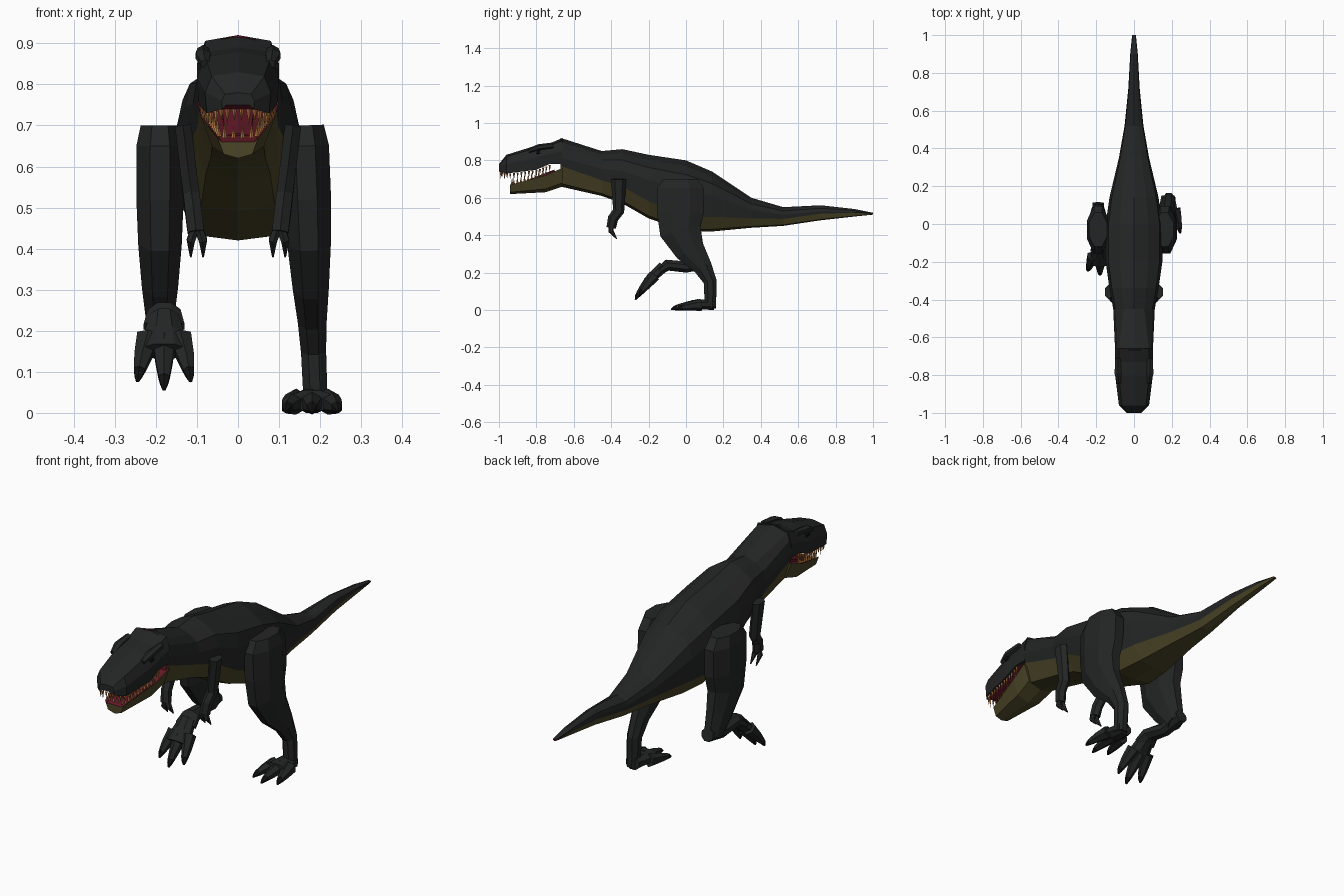
import bpy, bmesh, math
from mathutils import Vector, Matrix

default_cube = bpy.data.objects.get("Cube")
if default_cube:
    bpy.data.objects.remove(default_cube, do_unlink=True)


def make_material(name, red, green, blue):
    material = bpy.data.materials.new(name)
    material.use_nodes = True
    color = (red, green, blue, 1)
    material.diffuse_color = color
    shader = material.node_tree.nodes["Principled BSDF"]
    shader.inputs["Base Color"].default_value = color
    shader.inputs["Roughness"].default_value = .8
    return material


HIDE = make_material("hide", .017, .019, .018)
BELLY = make_material("belly", .07, .06, .02)
MOUTH = make_material("mouth", .13, .01, .02)
TOOTH = make_material("tooth", .5, .2, .06)
CLAW = make_material("claw", .006, .006, .006)


def mix(low, high, amount):
    return low + (high - low) * amount


def finish(name, bm, materials):
    bmesh.ops.recalc_face_normals(bm, faces=bm.faces)
    mesh = bpy.data.meshes.new(name)
    bm.to_mesh(mesh)
    bm.free()
    for material in materials:
        mesh.materials.append(material)
    bpy.context.collection.objects.link(bpy.data.objects.new(name, mesh))


def loft(name, rings, materials, second_color=()):
    """Skin a row of equal rings; listed sides take the second material, caps the last."""
    bm = bmesh.new()
    rows = [[bm.verts.new(point) for point in ring] for ring in rings]
    count = len(rows[0])
    for row, following in zip(rows, rows[1:]):
        for side in range(count):
            after = (side + 1) % count
            face = bm.faces.new((row[side], row[after], following[after], following[side]))
            face.material_index = int(side in second_color)
    for row in (rows[0], rows[-1]):
        bm.faces.new(row).material_index = len(materials) - 1
    finish(name, bm, materials)


def mirrored_ring(half, y):
    """Whole ring from half a section that starts and ends on the centre line."""
    opposite = [(-x, z) for x, z in reversed(half[1:-1])]
    return [(x, y, z) for x, z in half + opposite]


def limb(name, stations, material=HIDE, sides=6, frame=Matrix()):
    """Tapered tube; each station is a point, a half width and a half depth."""
    points = [Vector(station[0]) for station in stations]
    steps = [(end - start).normalized() for start, end in zip(points, points[1:])]
    grow = 1 / math.cos(math.pi / sides)
    rings = []
    for index, (point, width, depth) in enumerate(stations):
        along = steps[max(index - 1, 0)] + steps[min(index, len(steps) - 1)]
        forward = along.cross(Vector((1, 0, 0))).normalized()
        across = forward.cross(along).normalized()
        ring = []
        for side in range(sides):
            angle = math.tau * (side + .5) / sides
            offset = across * width * math.cos(angle) + forward * depth * math.sin(angle)
            ring.append(frame @ (Vector(point) + offset * grow))
        rings.append(ring)
    loft(name, rings, [material])


# Neck, trunk and tail: y, half width, top, bottom
trunk = [
    (-.67, .1, .92, .66), (-.45, .11, .85, .61), (-.34, .13, .86, .57),
    (-.2, .15, .83, .49), (0, .15, .8, .42), (.14, .13, .74, .42),
    (.35, .08, .6, .44), (.52, .05, .55, .45), (.72, .03, .56, .48),
    (.9, .02, .54, .5), (1, .01, .52, .51),
]
rings = []
for y, width, top, bottom in trunk:
    middle = mix(bottom, top, .6)
    edge = mix(bottom, top, .2 + abs(y) / 3)
    crown = width * (.8 if y < -.6 else .5)
    rings.append(mirrored_ring([
        (0, top), (crown, mix(top, middle, .2)), (width * .9, mix(top, middle, .5)),
        (width, middle), (width * .9, edge), (width * .6, mix(bottom, edge, .15)), (0, bottom)], y))
loft("body_and_tail", rings, [HIDE, BELLY, MOUTH], second_color=(4, 5, 6, 7))

# Skull: y, half width, top, lip
skull = [
    (-1, .04, .78, .74), (-.96, .08, .83, .73), (-.8, .1, .88, .75),
    (-.73, .1, .89, .78), (-.66, .1, .92, .78),
]
rings = []
for y, width, top, lip in skull:
    palate = lip + .01
    rings.append(mirrored_ring([
        (0, top), (width * .8, mix(top, lip, .1)), (width, mix(top, lip, .5)),
        (width * .95, lip), (width * .7, palate), (0, palate)], y))
loft("skull", rings, [HIDE, MOUTH, HIDE], second_color=(4, 5))

# Lower jaw: y, half width, bottom, gum line
jaw = [(-.94, .05, .62, .67), (-.75, .09, .63, .72), (-.66, .1, .66, .76)]
rings = []
for y, width, bottom, gum in jaw:
    floor = gum - .01
    rings.append(mirrored_ring([
        (0, floor), (width * .8, floor), (width, gum),
        (width * .7, mix(bottom, gum, .2)), (0, bottom)], y))
loft("lower_jaw", rings, [BELLY, MOUTH, BELLY], second_color=(0, 1, 6, 7))
limb("tongue", [((0, -.88, .67), .03, .01), ((0, -.7, .74), .04, .01)], MOUTH)


def teeth(name, rows, length):
    """Cones spaced evenly along both sides of a rim; negative length hangs down."""
    bm = bmesh.new()
    rim = [Vector((width * .88, y + .01, height)) for y, width, _, height in rows]
    rim.insert(0, Vector((0, rim[0].y, rim[0].z)))
    turn = Matrix.Rotation(math.pi if length < 0 else 0, 4, 'X')
    for start, end in zip(rim, rim[1:]):
        count = max(1, round((end - start).length / .02))
        for index in range(count):
            root = start.lerp(end, (index + .5) / count)
            size = length * (1 if index % 2 else .75)
            for side in (-1, 1):
                place = Matrix.Translation((side * root.x, root.y, root.z + size / 2))
                bmesh.ops.create_cone(bm, cap_ends=True, segments=4, radius1=.006, radius2=0,
                                      depth=abs(size), matrix=place @ turn)
    finish(name, bm, [TOOTH])


teeth("upper_teeth", skull[:-1], -.04)
teeth("lower_teeth", jaw[:-1], .04)


def foot(name, frame):
    """Pad with three clawed toes, heel at the frame origin, pointing to -y."""
    pad = [((0, -reach, .03), .035 + reach / 5, .03 - reach / 20) for reach in (0, .06, .12)]
    limb(name + "_pad", pad, sides=8, frame=frame)
    for label, spread, reach in (("right", -.065, .2), ("middle", 0, .23), ("left", .065, .2)):
        def toe_station(amount):
            radius = .034 * math.sqrt(1.01 - amount)
            return ((spread * math.sqrt(amount), -reach * amount, radius), radius, radius)
        limb(f"{name}_{label}_toe", [toe_station(t) for t in (.35, .65, .85)], frame=frame)
        limb(f"{name}_{label}_claw", [toe_station(t) for t in (.85, .93, 1)], CLAW, frame=frame)


def leg(name, x, lean, profile):
    """Profile rows are y, z, half depth; the width follows the depth."""
    stations = [((x - lean * z, y, z), .02 + depth * .3, depth) for y, z, depth in profile]
    limb(name, stations, sides=8)


# Planted left leg and lifted right leg share the thigh and knee
thigh = [(-.03, .7, .09), (-.03, .65, .125), (-.03, .52, .125), (-.03, .42, .11), (.02, .32, .08)]
leg("left_leg", .19, .04, thigh + [(.09, .23, .05), (.13, .15, .035), (.13, .01, .03)])
foot("left_foot", Matrix.Translation((.18, .15, 0)))

leg("right_leg", -.19, 0, thigh + [(.07, .23, .045)])
limb("right_instep", [((-.19, .11, .25), .03, .03), ((-.19, 0, .23), .03, .03),
                      ((-.18, -.1, .24), .04, .03), ((-.18, -.14, .21), .05, .02)], sides=8)
tilt = Matrix.Rotation(math.radians(43), 4, 'X')
foot("right_foot", Matrix.Translation((-.18, -.1, .21)) @ tilt)

# Brows, eyes, arms and fingers on both sides
arm_path = [(-.36, .7), (-.36, .58), (-.36, .53), (-.39, .49), (-.4, .44)]
for label, side in (("left", 1), ("right", -1)):
    limb(label + "_brow", [((side * .08, -.84, .85), .01, .01), ((side * .085, -.79, .87), .018, .014),
                           ((side * .085, -.71, .88), .014, .014)])
    limb(label + "_eye", [((side * .09, -.8, .845), .01, .01), ((side * .09, -.78, .845), .01, .01)], CLAW)
    limb(label + "_arm", [((side * (.05 + z * .12), y, z), .02, z / 20) for y, z in arm_path])
    for finger, offset in (("inner", -.015), ("outer", .015)):
        knuckle = side * (.1 + offset)
        limb(f"{label}_{finger}_finger", [((side * .1, -.4, .46), .011, .013),
                                          ((knuckle, -.4, .42), .01, .012),
                                          ((knuckle, -.37, .38), .002, .002)])
